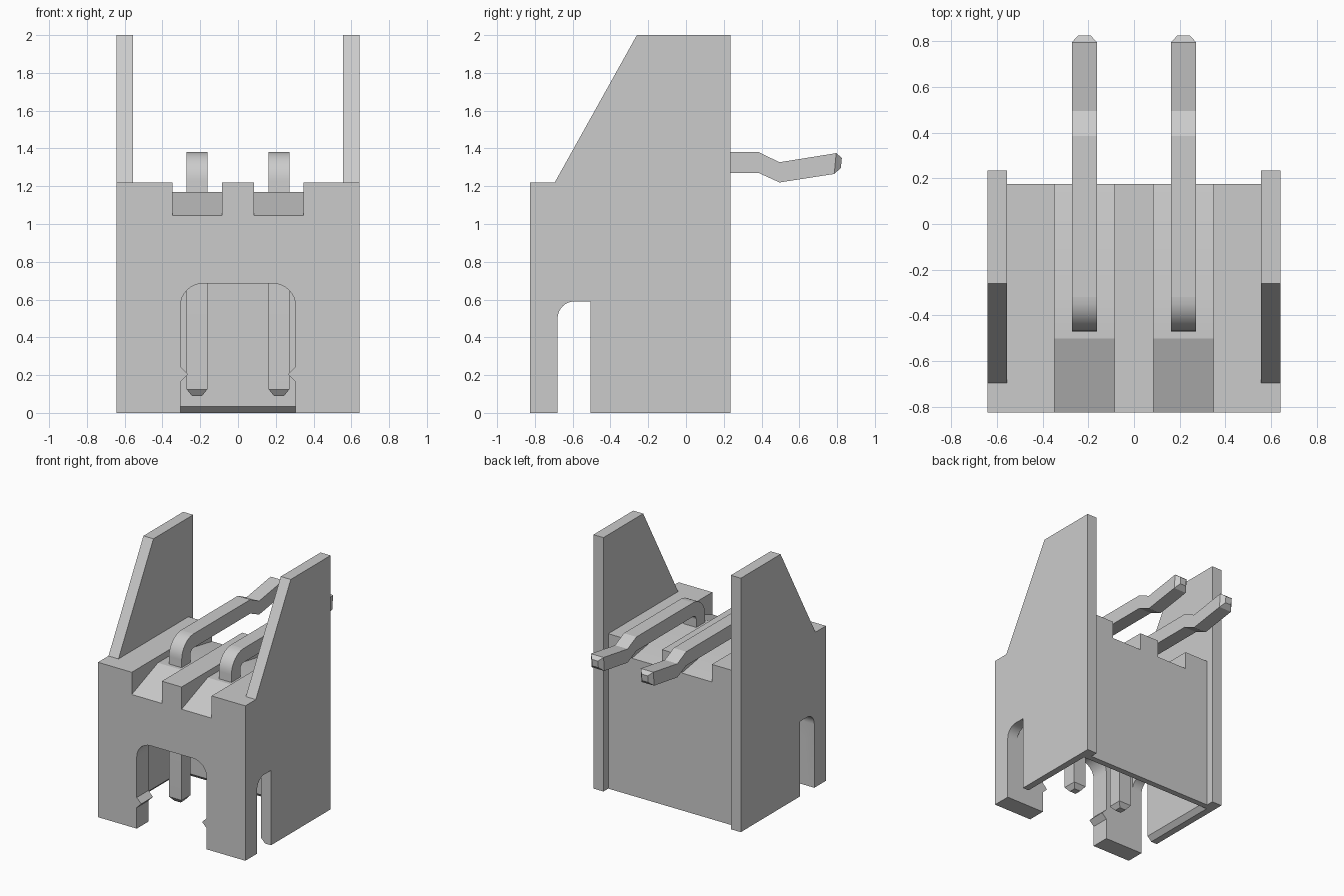
import bpy, bmesh, math

if "Cube" in bpy.data.objects:
    bpy.data.objects.remove(bpy.data.objects["Cube"])

def mesh_object(name, bm):
    bmesh.ops.recalc_face_normals(bm, faces=bm.faces)
    me = bpy.data.meshes.new(name)
    bm.to_mesh(me)
    bm.free()
    ob = bpy.data.objects.new(name, me)
    bpy.context.collection.objects.link(ob)
    return ob

def loft(name, rings):
    bm = bmesh.new()
    loops = [[bm.verts.new(p) for p in r] for r in rings]
    n = len(loops[0])
    for a, b in zip(loops, loops[1:]):
        for i in range(n):
            bm.faces.new((a[i], a[(i + 1) % n], b[(i + 1) % n], b[i]))
    bm.faces.new(loops[0])
    bm.faces.new(loops[-1])
    return mesh_object(name, bm)

def prism_x(name, pts, x0, x1):
    return loft(name, [[(x, y, z) for y, z in pts] for x in (x0, x1)])

def prism_y(name, pts, y0, y1):
    return loft(name, [[(x, y, z) for x, z in pts] for y in (y0, y1)])

def rect(x, y0, y1, z):
    return [(-x, y0, z), (x, y0, z), (x, y1, z), (-x, y1, z)]

def arc(cx, cy, r, a0, a1, n=8):
    return [(cx + r * math.cos(math.radians(a0 + (a1 - a0) * i / n)),
             cy + r * math.sin(math.radians(a0 + (a1 - a0) * i / n))) for i in range(n + 1)]

def boolean(target, other, op):
    other.hide_render = True
    m = target.modifiers.new(op, 'BOOLEAN')
    m.operation, m.object, m.solver = op, other, 'EXACT'
    bpy.context.view_layer.objects.active = target
    bpy.ops.object.modifier_apply(modifier=m.name)
    bpy.data.objects.remove(other)

def smooth(ob):
    bpy.ops.object.select_all(action='DESELECT')
    ob.select_set(True)
    bpy.context.view_layer.objects.active = ob
    bpy.ops.object.shade_smooth_by_angle(angle=math.radians(20))

# Housing block with tall side plates
housing = loft("housing", [rect(0.555, -0.825, 0.175, z) for z in (0, 1.22)])
plate = [(-0.825, 0), (0.235, 0), (0.235, 2), (-0.26, 2), (-0.695, 1.22), (-0.825, 1.22)]
for s in (-1, 1):
    boolean(housing, prism_x("side_plate", plate, s * 0.555, s * 0.642), 'UNION')

# Socket cavity, open below with a chamfered mouth
cavity = loft("cavity_cutter", [rect(0.59, -0.68, 0.13, -0.001),
                                rect(0.555, -0.68, 0.09, 0.035),
                                rect(0.555, -0.68, 0.09, 0.88)])
boolean(housing, cavity, 'DIFFERENCE')

# Side slots with one rounded corner
slot = [(-0.505, -0.1), (-0.505, 0.59)] + arc(-0.59, 0.5, 0.09, 90, 180) + [(-0.68, -0.1)]
boolean(housing, prism_x("slot_cutter", slot, -1, 1), 'DIFFERENCE')

# Front arch with small latch bumps
half = [(0.305, -0.1), (0.305, 0.165), (0.265, 0.205), (0.305, 0.245)] + arc(0.185, 0.565, 0.12, 0, 90)
arch = half + [(-x, z) for x, z in reversed(half)]
boolean(housing, prism_y("arch_cutter", arch, -1, -0.6), 'DIFFERENCE')

# Ridged grooves under the pins
groove = [(-0.9, 1.016), (-0.5, 1.17), (-0.33, 1.17), (0.3, 1.06), (0.3, 1.5), (-0.9, 1.5)]
for s in (-1, 1):
    boolean(housing, prism_x("groove_cutter", groove, s * 0.086, s * 0.348), 'DIFFERENCE')
smooth(housing)

# Bent square pins: outer edge, inner edge and half width along the path
sections = [((-0.442, 0.09), (-0.388, 0.09), 0.027), ((-0.47, 0.125), (-0.36, 0.125), 0.055)]
sections += [(o, i, 0.055) for o, i in zip(arc(-0.32, 1.23, 0.15, 180, 90), arc(-0.32, 1.23, 0.04, 180, 90))]
sections += [((0.385, 1.38), (0.385, 1.27), 0.055), ((0.495, 1.327), (0.495, 1.22), 0.055),
             ((0.795, 1.375), (0.785, 1.265), 0.055), ((0.825, 1.35), (0.82, 1.297), 0.027)]
for side, cx in (("left", -0.217), ("right", 0.217)):
    pin = loft(side + "_pin", [[(cx - w, *o), (cx + w, *o), (cx + w, *i), (cx - w, *i)]
                               for o, i, w in sections])
    smooth(pin)
    for p in pin.data.polygons:  # keep the kinked tail flat
        if p.center.y > 0:
            p.use_smooth = False
